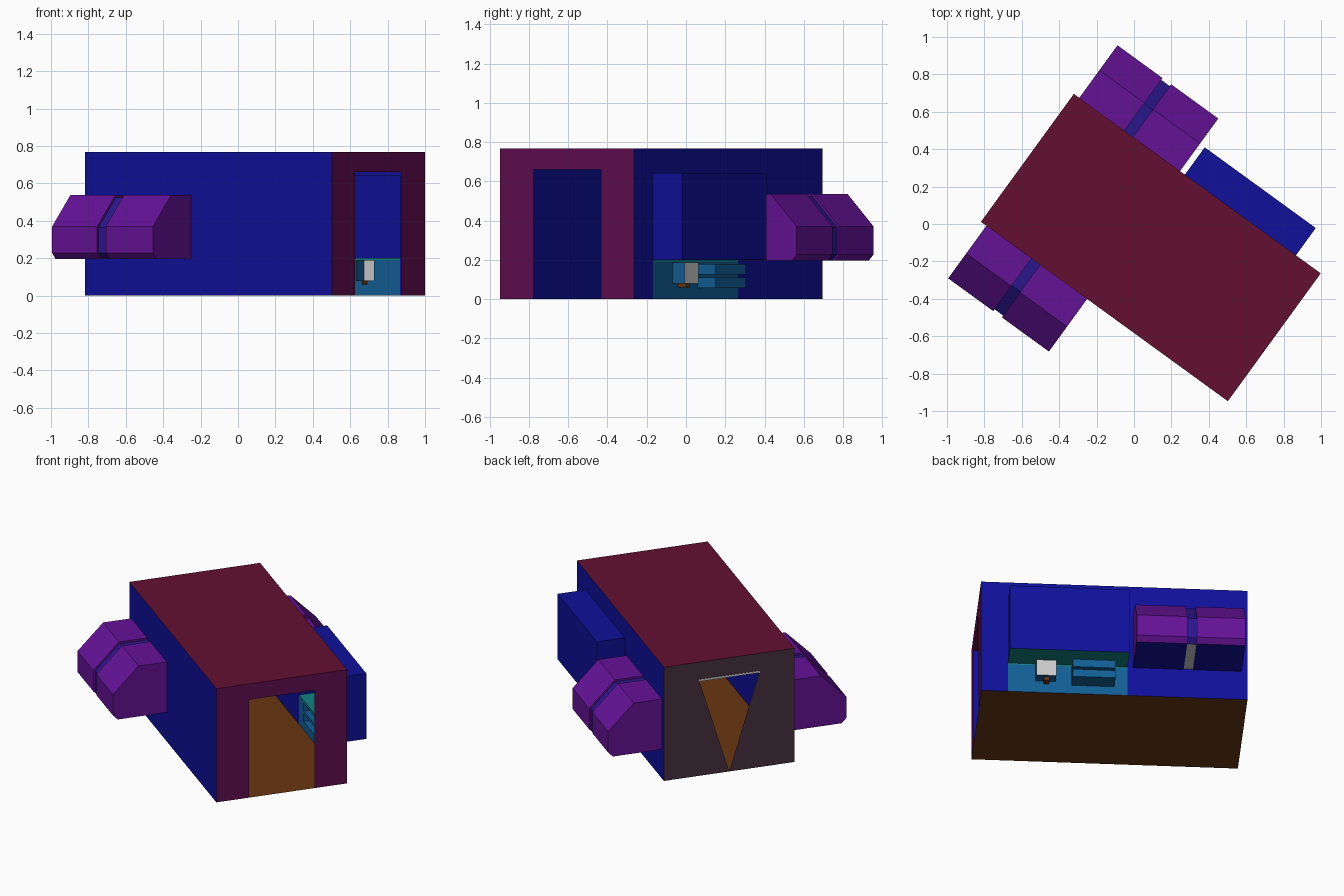
import bpy, bmesh
from math import radians
from mathutils import Matrix, Vector

if "Cube" in bpy.data.objects:
    bpy.data.objects.remove(bpy.data.objects["Cube"])

# Local frame: x = length of the body, y = width, z = up; turned 36 degrees in world
PLACE = Matrix.Translation((0.09, -0.126, 0)) @ Matrix.Rotation(radians(-36), 4, 'Z')
L, W, H = 0.816, 0.4225, 0.767
MID = (0, 0, H / 2)
mats = {}


def material(name, rgb):
    m = bpy.data.materials.new(name)
    lin = [((c / 255 + 0.055) / 1.055) ** 2.4 if c > 10 else c / 3300 for c in rgb]
    m.diffuse_color = (*lin, 1)
    m.use_nodes = True
    m.node_tree.nodes["Principled BSDF"].inputs["Base Color"].default_value = m.diffuse_color
    mats[name] = m


for n, c in dict(maroon=(100, 16, 48), plum=(98, 14, 80), mauve=(72, 48, 64),
                 blue=(16, 16, 155), purple=(100, 18, 150), indigo=(42, 22, 140),
                 brown=(105, 55, 18), sea=(18, 95, 150), teal=(18, 130, 130)).items():
    material(n, c)


def build(name, faces, col=None, centre=MID):
    """Make one object from polygons, every face turned away from centre."""
    bm = bmesh.new()
    for pts in faces:
        f = bm.faces.new([bm.verts.new(p) for p in pts])
        f.normal_update()
        if f.normal.dot(f.calc_center_median() - Vector(centre)) < 0:
            f.normal_flip()
    bmesh.ops.remove_doubles(bm, verts=bm.verts, dist=1e-5)
    me = bpy.data.meshes.new(name)
    bm.to_mesh(me)
    bm.free()
    ob = bpy.data.objects.new(name, me)
    ob.matrix_world = PLACE
    bpy.context.collection.objects.link(ob)
    if col:
        me.materials.append(mats[col])
    return ob


def sheet(a0, a1, b0, b1, to3d, holes=()):
    """Flat rectangle with rectangular holes, as a grid of quads."""
    A = sorted({a0, a1, *[v for h in holes for v in h[:2]]})
    B = sorted({b0, b1, *[v for h in holes for v in h[2:]]})
    out = []
    for p, q in zip(A, A[1:]):
        for r, s in zip(B, B[1:]):
            a, b = (p + q) / 2, (r + s) / 2
            if not any(h[0] < a < h[1] and h[2] < b < h[3] for h in holes):
                out.append([to3d(*c) for c in ((p, r), (q, r), (q, s), (p, s))])
    return out


def flat(z):
    return lambda a, b: (a, b, z)


def side(y):
    return lambda a, b: (a, y, b)


def end(x):
    return lambda a, b: (x, a, b)


def bump(name, x0, x1, y0, y1, z0, z1, col, face_col=None, bottom_col=None):
    """Box pushed out of the +y wall, open towards the room."""
    c = ((x0 + x1) / 2, (y0 + y1) / 2, (z0 + z1) / 2)
    faces = (sheet(x0, x1, z0, z1, side(y1)) + sheet(x0, x1, y0, y1, flat(z0))
             + sheet(x0, x1, y0, y1, flat(z1)) + sheet(y0, y1, z0, z1, end(x0))
             + sheet(y0, y1, z0, z1, end(x1)))
    build(name + "_front", faces[:1], face_col or col, c)
    build(name + "_bottom", faces[1:2], bottom_col or col, c)
    build(name + "_shell", faces[2:], col, c)


# Body shell
build("floor", sheet(-L, L, -W, W, flat(0)), "brown")
build("roof", sheet(-L, L, -W, W, flat(H)), "maroon")
build("plain_side_wall", sheet(-L, L, 0, H, side(-W)), "blue")
SX0, SX1, SZ0, SZ1 = -0.082, 0.652, 0.2, 0.642
build("slide_side_wall", sheet(-L, L, 0, H, side(W), [(SX0, SX1, 0, SZ1)]), "blue")
build("door_wall", sheet(-W, W, 0, H, end(L), [(-0.212, 0.212, 0, 0.66)]), "plum")

# Rear wall with a triangular opening and its pale lintel
T, TZ = 0.197, 0.65
rear = sheet(-W, W, TZ, H, end(-L))
for s in (-1, 1):
    rear.append([(-L, s * W, 0), (-L, 0, 0), (-L, s * T, TZ), (-L, s * W, TZ)])
build("rear_wall", rear, "mauve")
build("rear_lintel", sheet(-T, T, TZ - 0.014, TZ, end(-L - 0.001)))

# Slide-out bay and the panel with recesses under it
bump("slide_out", SX0, SX1, W, 0.603, SZ0, SZ1, "blue", bottom_col="teal")
sink = (0.36, 0.482, 0.08, 0.188)
drain = (0.40, 0.435, 0.06, 0.08)
shelves = [(0.0, 0.262, 0.127, 0.18), (0.0, 0.262, 0.058, 0.11)]
build("lower_panel", sheet(SX0, SX1, 0, 0.19, side(W), [sink, drain, *shelves]), "sea")
build("counter_edge", sheet(SX0, SX1, 0.19, SZ0, side(W)), "teal")
for name, (a, b, c, d), depth, col, front in (
        ("sink", sink, 0.074, "sea", None), ("drain", drain, 0.05, "brown", "brown"),
        ("upper_shelf", shelves[0], 0.11, "sea", "sea"),
        ("lower_shelf", shelves[1], 0.11, "sea", "sea")):
    if name == "sink":
        k = ((a + b) / 2, W + depth / 2, (c + d) / 2)
        y = W + depth
        build("sink_plate", sheet(a, b, c, d, side(y)), None, k)
        build("sink_sides", sheet(a, b, W, y, flat(c)) + sheet(a, b, W, y, flat(d))
              + sheet(W, y, c, d, end(a)) + sheet(W, y, c, d, end(b)), col, k)
    else:
        bump(name, a, b, W, W + depth, c, d, col, front)


# Chamfered pods on both sides, each with a recessed strap
def pod_part(name, s, x0, x1, inset, col, bottom):
    o, t, b = 0.77 - inset, 0.537 - inset, 0.197 + inset * 0.3
    prof = [(W, t), (0.605 - inset * 0.4, t), (o, 0.37 - inset * 0.4),
            (o, 0.228), (o - 0.03, b), (W, b)]
    ring = [[(x, s * y, z) for y, z in prof] for x in (x0, x1)]
    skin = [[ring[0][i], ring[0][i + 1], ring[1][i + 1], ring[1][i]] for i in range(5)]
    c = ((x0 + x1) / 2, s * 0.55, 0.35)
    build(name, skin[:4] + ring, col, c)
    build(name + "_underside", skin[4:], bottom, c)


for s, tag in ((-1, "left"), (1, "right")):
    pod_part(tag + "_pod_rear", s, -0.78, -0.482, 0, "purple", "blue")
    pod_part(tag + "_pod_strap", s, -0.482, -0.425, 0.012, "indigo", None)
    pod_part(tag + "_pod_front", s, -0.425, -0.114, 0, "purple", "blue")
